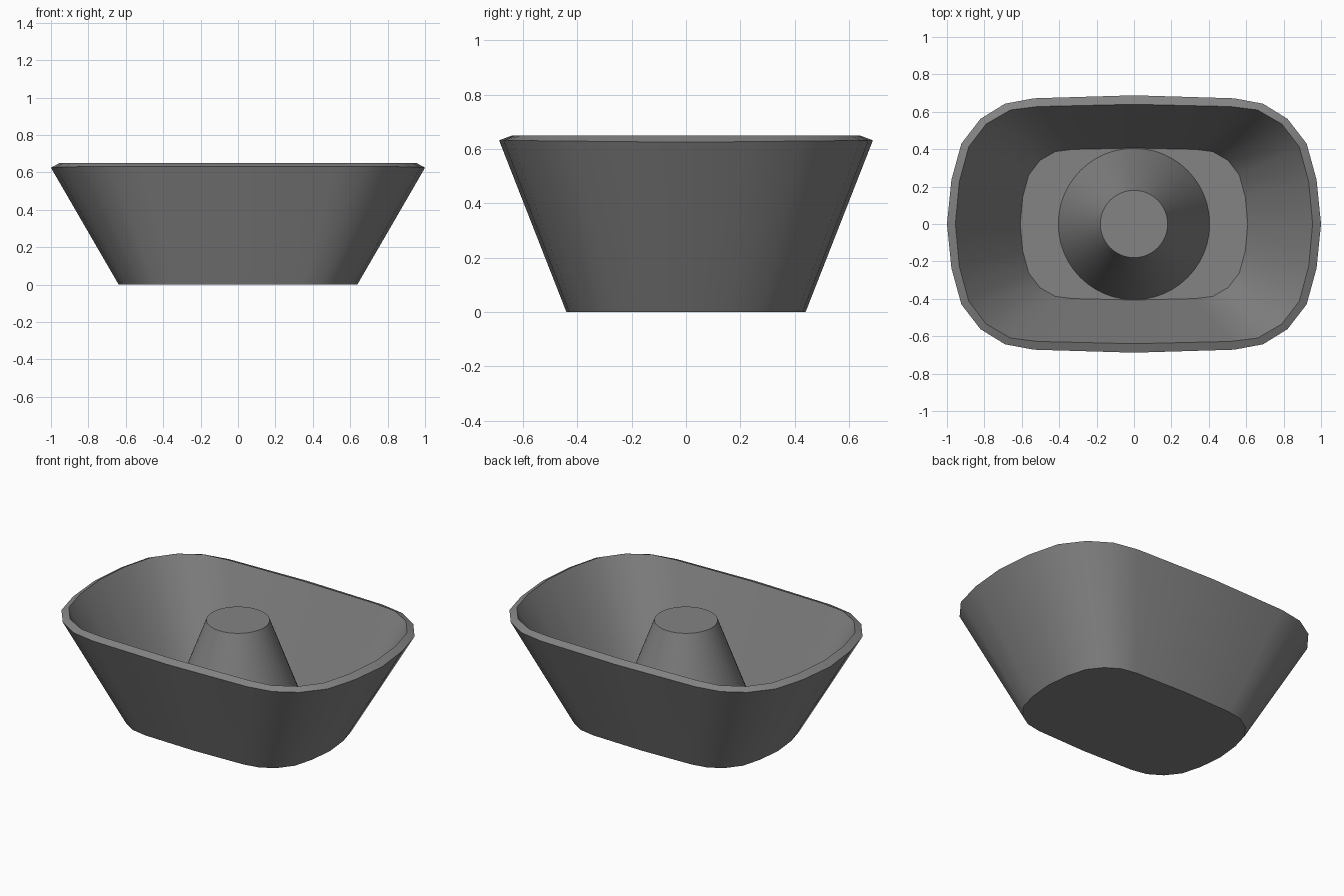
import bpy
import bmesh

if "Cube" in bpy.data.objects:
    bpy.data.objects.remove(bpy.data.objects["Cube"])

# Quarter outlines of the rounded-rectangle rim, from +x round to +y
OUTER = [(1, 0), (.976, .237), (.923, .43), (.821, .562), (.69, .643), (.535, .672), (0, .688)]
INNER = [(.955, 0), (.934, .226), (.884, .412), (.79, .535), (.66, .61), (.515, .628), (0, .64)]

# Dark grey finish shared by both parts
dark = bpy.data.materials.new("dark_grey")
dark.diffuse_color = (.23, .23, .23, 1)
dark.use_nodes = True
dark.node_tree.nodes["Principled BSDF"].inputs["Base Color"].default_value = dark.diffuse_color


def mirror_outline(q):
    half = q + [(-x, y) for x, y in q[-2::-1]]
    return half + [(x, -y) for x, y in half[-2:0:-1]]


def finish(bm, name):
    bmesh.ops.recalc_face_normals(bm, faces=bm.faces[:])
    me = bpy.data.meshes.new(name)
    bm.to_mesh(me)
    bm.free()
    me.materials.append(dark)
    ob = bpy.data.objects.new(name, me)
    bpy.context.collection.objects.link(ob)
    bpy.ops.object.select_all(action='DESELECT')
    ob.select_set(True)
    bpy.context.view_layer.objects.active = ob
    bpy.ops.object.shade_smooth_by_angle(angle=0.5)
    return ob


# Bowl: flared wall of even thickness with a sloping rim and a flat floor
bm = bmesh.new()
outer, inner = mirror_outline(OUTER), mirror_outline(INNER)
rings = [
    [bm.verts.new((x * .638, y * .64, 0)) for x, y in outer],
    [bm.verts.new((x, y, .625 + .01 * abs(y))) for x, y in outer],
    [bm.verts.new((x, y, .65)) for x, y in inner],
    [bm.verts.new((x * .637, y * .635, .05)) for x, y in inner],
]
n = len(outer)
for a, b in zip(rings, rings[1:]):
    for i in range(n):
        j = (i + 1) % n
        bm.faces.new((a[i], a[j], b[j], b[i]))
bm.faces.new(rings[0][::-1])
bm.faces.new(rings[-1])
finish(bm, "bowl")

# Centre post: tapered cone rising from the floor to rim height
bm = bmesh.new()
bmesh.ops.create_cone(bm, cap_ends=True, segments=48, radius1=.405, radius2=.18, depth=.6)
bmesh.ops.translate(bm, verts=bm.verts[:], vec=(0, 0, .35))
finish(bm, "centre_cone")
